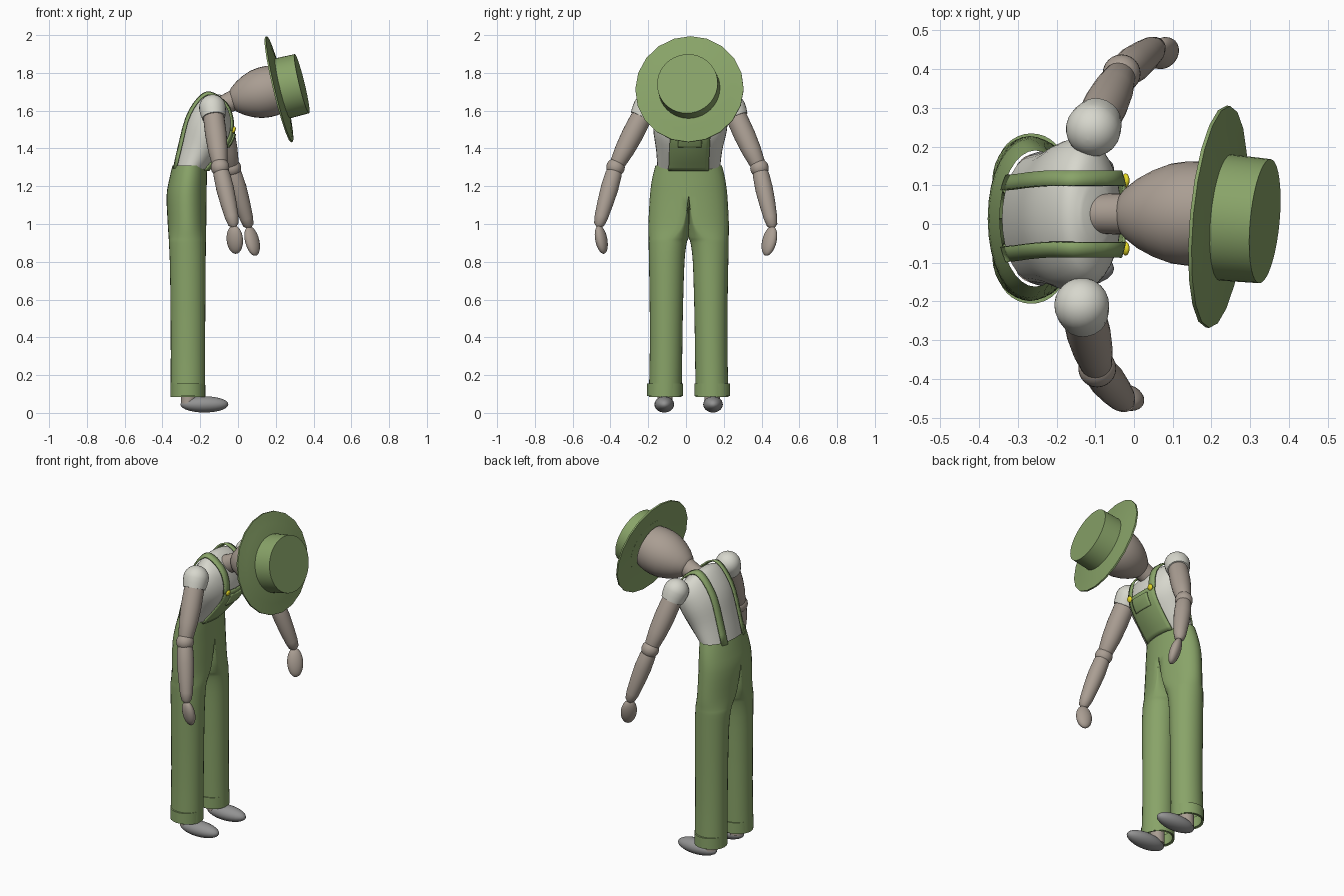
import bpy, bmesh
from math import sin, cos, pi, radians, asin, sqrt
from mathutils import Vector

if "Cube" in bpy.data.objects:
    bpy.data.objects.remove(bpy.data.objects["Cube"])

def material(name, r, g, b):
    m = bpy.data.materials.new(name)
    m.diffuse_color = (r, g, b, 1)
    m.use_nodes = True
    m.node_tree.nodes["Principled BSDF"].inputs["Base Color"].default_value = m.diffuse_color
    return m

GREEN = material("green cloth", .25, .37, .14)
WHITE = material("shirt cloth", .68, .68, .61)
SKIN = material("skin", .40, .34, .29)
GREY = material("shoe", .29, .29, .29)
YELLOW = material("button", .80, .70, .02)

def finish(name, bm, mat, thick=0, angle=40):
    bmesh.ops.remove_doubles(bm, verts=bm.verts, dist=1e-5)
    bmesh.ops.recalc_face_normals(bm, faces=bm.faces)
    me = bpy.data.meshes.new(name)
    bm.to_mesh(me)
    bm.free()
    ob = bpy.data.objects.new(name, me)
    bpy.context.collection.objects.link(ob)
    me.materials.append(mat)
    if thick:
        mod = ob.modifiers.new("thickness", 'SOLIDIFY')
        mod.thickness = thick
        mod.offset = 0
    bpy.ops.object.select_all(action='DESELECT')
    ob.select_set(True)
    bpy.context.view_layer.objects.active = ob
    bpy.ops.object.shade_smooth_by_angle(angle=radians(angle))
    return ob

def skin_grid(bm, rows, closed=True):
    vs = [[bm.verts.new(p) for p in row] for row in rows]
    n = len(vs[0])
    for a, b in zip(vs, vs[1:]):
        for i in range(n if closed else n - 1):
            j = (i + 1) % n
            bm.faces.new((a[i], a[j], b[j], b[i]))
    return vs

def lathe(name, origin, axis, profile, mat, segs=24, flat=(1, 1)):
    """Revolve (height, radius) pairs about an axis."""
    q = Vector(axis).to_track_quat('Z', 'Y')
    bm = bmesh.new()
    rows = [[Vector(origin) + q @ Vector((r * flat[0] * cos(2 * pi * i / segs), r * flat[1] * sin(2 * pi * i / segs), h))
             for i in range(segs)] for h, r in profile]
    vs = skin_grid(bm, rows)
    for ring, pr in ((vs[0], profile[0]), (vs[-1], profile[-1])):
        if pr != profile[0] or profile[0] != profile[-1]:
            bm.faces.new(ring)
    return finish(name, bm, mat)

def ellipsoid(name, c, radii, mat, axis=None):
    bm = bmesh.new()
    bmesh.ops.create_uvsphere(bm, u_segments=24, v_segments=14, radius=1)
    q = Vector(axis or (0, 0, 1)).to_track_quat('Z', 'Y')
    for v in bm.verts:
        v.co = Vector(c) + q @ Vector([a * b for a, b in zip(v.co, radii)])
    return finish(name, bm, mat, angle=60)

def spline(rows, t):
    """Catmull-Rom through table rows."""
    i = max(0, min(int(t), len(rows) - 2))
    f = t - i
    p = [rows[max(0, min(k, len(rows) - 1))] for k in (i - 1, i, i + 1, i + 2)]
    return [b + .5 * f * (c - a + f * (2 * a - 5 * b + 4 * c - d + f * (3 * (b - c) + d - a)))
            for a, b, c, d in zip(*p)]

# Torso sections: centre x, centre y, centre z, half depth, half width, pitch
TORSO = [(-.255, .014, 1.28, .086, .165, 0), (-.205, .017, 1.39, .110, .175, 15),
         (-.160, .022, 1.50, .128, .195, 25), (-.130, .026, 1.58, .115, .190, 32),
         (-.110, .026, 1.635, .085, .150, 38), (-.095, .026, 1.655, .050, .070, 40)]

def torso_point(t, a, off=0):
    x, y, z, rx, ry, p = spline(TORSO, t)
    p = radians(p)
    d = (rx + off) * cos(a)
    lift = off * min(1, t / 3)
    return Vector((x + d * cos(p) + lift * sin(p), y + (ry + off) * sin(a), z - d * sin(p) + lift * cos(p)))

def torso_at(t, y, off, front=True):
    a = asin(max(-1, min(1, y / (spline(TORSO, t)[4] + off))))
    return torso_point(t, a if front else pi - a, off)

# Shirt
bm = bmesh.new()
rings = skin_grid(bm, [[torso_point(k / 4, 2 * pi * i / 32) for i in range(32)] for k in range(21)])
bm.faces.new(rings[-1])
finish("shirt", bm, WHITE)

# Bib and bib pocket
for name, t0, t1, w, off in (("bib", .05, 2.7, .105, .010), ("bib_pocket", 1.5, 2.35, .062, .017)):
    bm = bmesh.new()
    skin_grid(bm, [[torso_at(t0 + (t1 - t0) * k / 10, w * (i / 5 - 1), off) for i in range(11)]
                   for k in range(11)], closed=False)
    finish(name, bm, GREEN, .009)

# Straps follow the shirt from back waist over the shoulders to the bib
def strap_edge(y, off):
    lo, hi = 3, 5
    for _ in range(30):
        mid = (lo + hi) / 2
        lo, hi = (mid, hi) if spline(TORSO, mid)[4] + off > abs(y) else (lo, mid)
    up = [torso_at(.15 + (lo - .15) * sin(pi / 2 * k / 16), y, off, False) for k in range(17)]
    down = [torso_at(2.5 + (lo - 2.5) * cos(pi / 2 * k / 12), y, off, True) for k in range(1, 13)]
    return up + down

for side, s in (("left", 1), ("right", -1)):
    bm = bmesh.new()
    skin_grid(bm, list(zip(*[strap_edge(s * w, .011) for w in (.073, .092, .111)])), closed=False)
    finish(side + "_strap", bm, GREEN, .009)
    ellipsoid(side + "_button", torso_at(2.55, s * .088, .018), (.018, .018, .009), YELLOW, (1, 0, -.3))

# Trousers: z, centre x, half depth, side offset, outer half width, inner half width
LEG = [(.085, -.265, .092, .125, .086, .088), (.30, -.265, .091, .122, .084, .088), (.55, -.265, .092, .120, .086, .090),
       (.80, -.266, .095, .114, .096, .092), (.90, -.268, .098, .098, .114, .088),
       (.93, -.268, .099, .080, .132, .080), (1.00, -.270, .102, .03, .183, .03),
       (1.15, -.272, .106, 0, .205, 0), (1.24, -.264, .099, 0, .193, 0), (1.31, -.255, .092, 0, .176, 0)]
MID = .014
bm = bmesh.new()
for s in (1, -1):
    rows = []
    for k in range(28):
        z, cx, rx, cy, ro, ri = spline(LEG, k / 3)
        row = []
        for i in range(32):
            a = 2 * pi * i / 32
            y = max(0, cy + (ro if sin(a) > 0 else ri) * sin(a))
            row.append((cx + rx * cos(a), MID + s * (0 if y < 1e-4 else y), z))
        rows.append(row)
    skin_grid(bm, rows)
bmesh.ops.delete(bm, geom=[f for f in bm.faces if all(abs(v.co.y - MID) < 1e-5 for v in f.verts)], context='FACES')
finish("trousers", bm, GREEN, angle=60)

# Cuffs and shoes
for side, s in (("left", 1), ("right", -1)):
    y = MID + s * .125
    lathe(side + "_cuff", (-.265, y, .09), (0, 0, 1),
          [(0, .083), (0, .096), (.065, .096), (.065, .083), (0, .083)], GREEN, 32, (.94, .99))
    ellipsoid(side + "_shoe", (-.178, MID + s * .129, .045), (.127, .052, .043), GREY)
    lathe(side + "_ankle", (-.262, y, .05), (0, 0, 1), [(0, .04), (.14, .04)], SKIN)

# Arms: shoulder, elbow, wrist, fingertip
ARMS = {"left": [(-.105, .245, 1.615), (-.032, .389, 1.296), (.058, .458, .985), (.092, .425, .835)],
        "right": [(-.135, -.210, 1.615), (-.095, -.373, 1.300), (-.022, -.462, .99), (-.012, -.435, .845)]}

def limb(name, a, b, widths, mat):
    a, b = Vector(a), Vector(b)
    L = (b - a).length
    lathe(name, a, b - a, [(L * t, r) for t, r in widths], mat)

for side, pts in ARMS.items():
    sh, el, wr, tip = map(Vector, pts)
    limb(side + "_upper_arm", sh, el, [(0, .05), (.2, .056), (.45, .057), (.7, .052), (.92, .042), (1, .03)], SKIN)
    ellipsoid(side + "_elbow", el, (.049, .049, .049), SKIN)
    limb(side + "_forearm", el, wr,
         [(0, .035), (.12, .044), (.35, .047), (.6, .043), (.85, .036), (.97, .028), (1.02, .012)], SKIN)
    hand_mid = (wr + tip) / 2
    ellipsoid(side + "_hand", hand_mid, (.045, .03, (tip - wr).length / 2 + .003), SKIN, tip - wr)
    dome = [(-.07 * cos(pi / 2 * k / 8), .07 * sin(pi / 2 * k / 8) + 1e-3) for k in range(9)]
    lathe(side + "_sleeve", sh, el - sh, dome + [(.03, .068), (.058, .062)], WHITE)

# Neck, collar and head
lathe("neck", (-.125, .026, 1.605), (.85, 0, .42), [(0, .058), (.06, .052), (.16, .055)], SKIN)
AXIS = Vector((.966, -.09, .235)).normalized()
head_axis = Vector((.97, 0, .24))
lathe("head", (.14, .027, 1.697), head_axis,
      [(-.19, .02), (-.183, .045), (-.165, .066), (-.13, .092), (-.09, .113), (-.045, .129),
       (0, .135), (.04, .134), (.08, .126)], SKIN, 32)

# Hat
hat = (.224, .018, 1.715)
lathe("hat_brim", hat, AXIS, [(.014, .02), (.014, .16), (.004, .225), (-.003, .288), (-.012, .288),
                              (-.006, .225), (.002, .15), (.002, .02)], GREEN, 20)
lathe("hat_crown", hat, AXIS, [(0, .164), (.118, .161)], GREEN, 40)
